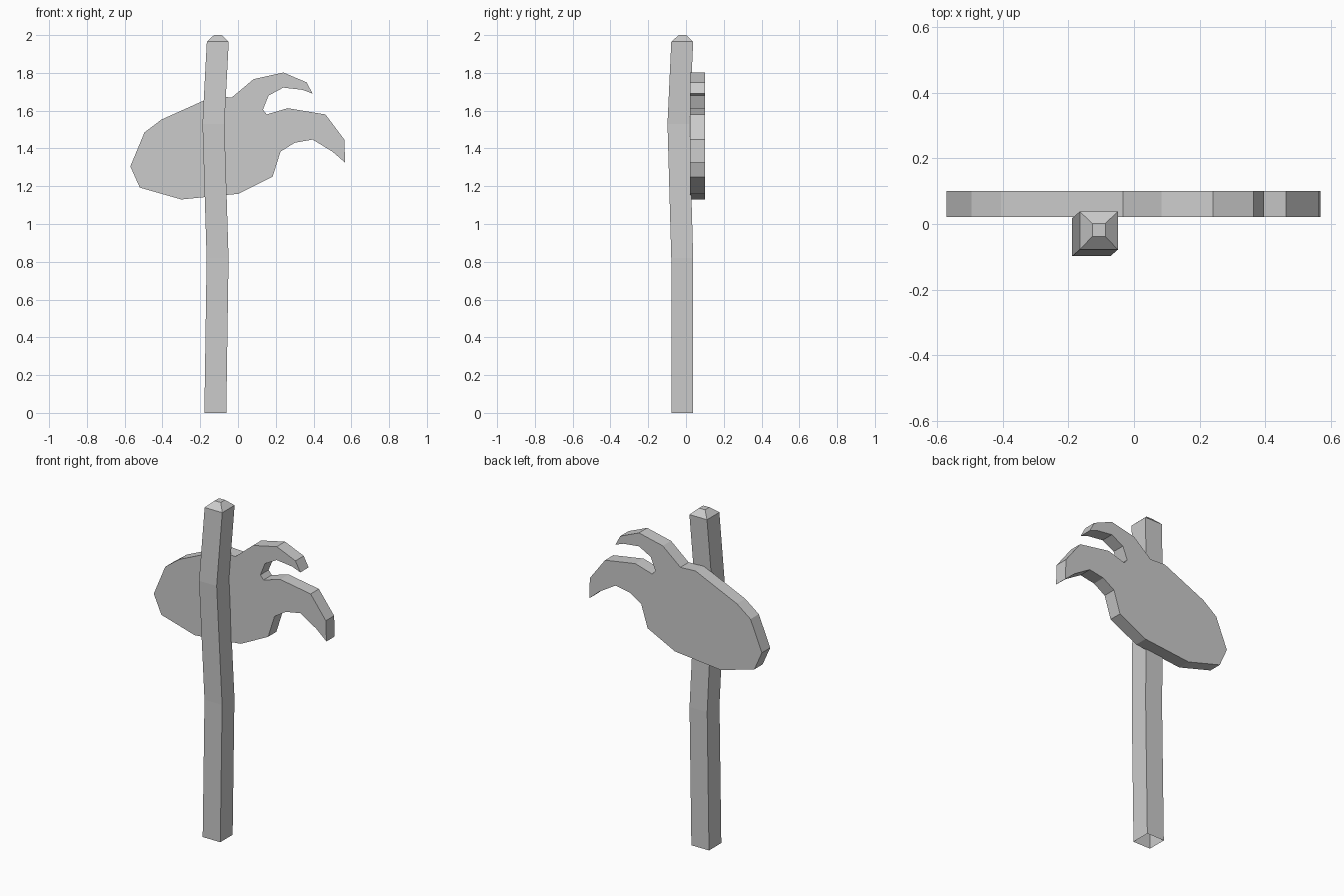
import bpy
import bmesh

# Remove the default cube if it exists
default_cube = bpy.data.objects.get("Cube")
if default_cube:
    bpy.data.objects.remove(default_cube, do_unlink=True)

# Single plain colour
GREY = (0.6, 0.6, 0.6, 1.0)
grey = bpy.data.materials.new("plain_grey")
grey.use_nodes = True
grey.diffuse_color = GREY
shader = next(n for n in grey.node_tree.nodes if n.type == "BSDF_PRINCIPLED")
shader.inputs["Base Color"].default_value = GREY


def add_object(name, bm):
    """Turn a bmesh into a flat shaded grey object."""
    bmesh.ops.recalc_face_normals(bm, faces=bm.faces[:])
    mesh = bpy.data.meshes.new(name)
    bm.to_mesh(mesh)
    bm.free()
    mesh.materials.append(grey)
    obj = bpy.data.objects.new(name, mesh)
    bpy.context.collection.objects.link(obj)
    return obj


def add_square_post(name, sections):
    """Join square sections (x, y, z, half width) into a post, open below."""
    bm = bmesh.new()
    corners = [(-1, -1), (1, -1), (1, 1), (-1, 1)]
    rings = [[bm.verts.new((x + sx * half, y + sy * half, z)) for sx, sy in corners]
             for x, y, z, half in sections]
    for lower, upper in zip(rings, rings[1:]):
        for i in range(len(corners)):
            j = (i + 1) % len(corners)
            bm.faces.new((lower[i], lower[j], upper[j], upper[i]))
    bm.faces.new(rings[-1])
    return add_object(name, bm)


def add_plate(name, outline, front, back):
    """Extrude an (x, z) outline from the front to the back depth."""
    bm = bmesh.new()
    face = bm.faces.new([bm.verts.new((x, front, z)) for x, z in outline])
    result = bmesh.ops.extrude_face_region(bm, geom=[face], use_keep_orig=True)
    moved = [v for v in result["geom"] if isinstance(v, bmesh.types.BMVert)]
    bmesh.ops.translate(bm, verts=moved, vec=(0, back - front, 0))
    return add_object(name, bm)


# Slightly crooked wooden post with a bevelled tip
add_square_post("post", [
    (-0.12, -0.02, 0, 0.058),
    (-0.108, -0.02, 0.82, 0.058),
    (-0.13, -0.04, 1.53, 0.058),
    (-0.107, -0.02, 1.965, 0.058),
    (-0.107, -0.018, 2, 0.02),
])

# Rounded sign board with a pincer at its left end
body_top = [(-0.57, 1.305), (-0.495, 1.485), (-0.405, 1.553),
            (-0.133, 1.675), (-0.033, 1.67)]
upper_claw = [(0.083, 1.767), (0.24, 1.802), (0.363, 1.75), (0.395, 1.69),
              (0.343, 1.71), (0.24, 1.722), (0.162, 1.68), (0.132, 1.605)]
lower_claw = [(0.152, 1.58), (0.263, 1.613), (0.463, 1.58), (0.563, 1.447),
              (0.567, 1.325), (0.5, 1.383), (0.395, 1.447), (0.3, 1.43),
              (0.225, 1.383)]
body_bottom = [(0.183, 1.25), (0.003, 1.16), (-0.3, 1.13), (-0.52, 1.193)]
add_plate("sign_board", body_top + upper_claw + lower_claw + body_bottom,
          0.022, 0.1)
